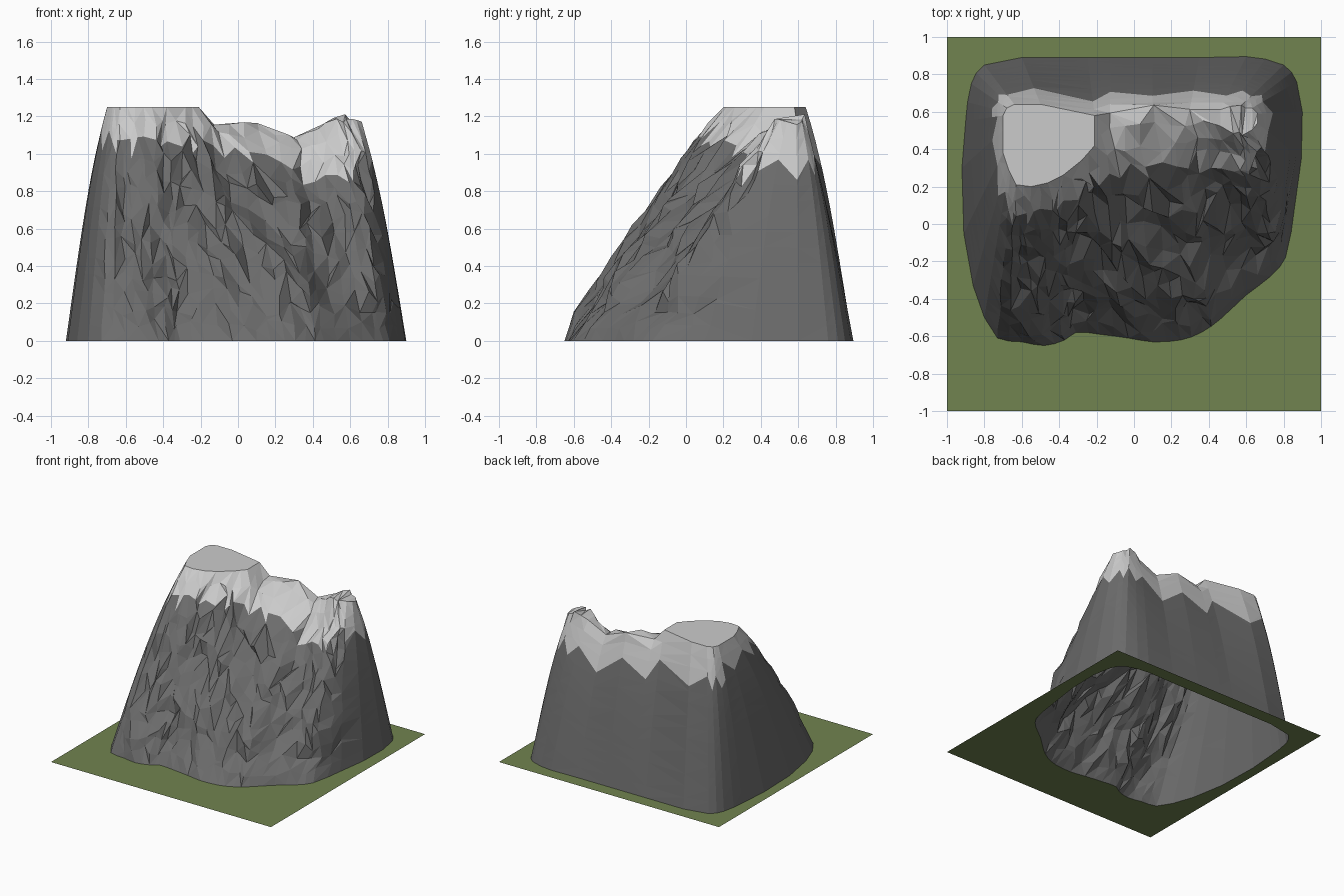
import bpy, bmesh, math, random
from mathutils import Vector, noise

if "Cube" in bpy.data.objects:
    bpy.data.objects.remove(bpy.data.objects["Cube"])

random.seed(7)

# Foot of the mountain, counter-clockwise from the front left corner
FOOT = [(-.73, -.61), (-.6, -.63), (-.48, -.65), (-.37, -.62), (-.31, -.58), (-.18, -.59),
        (-.03, -.61), (.1, -.63), (.25, -.62), (.36, -.58), (.46, -.51), (.6, -.38),
        (.73, -.28), (.81, -.18), (.86, .1), (.895, .35), (.9, .6), (.87, .76),
        (.8, .85), (.6, .895), (.35, .89), (.1, .89), (-.12, .89), (-.25, .89),
        (-.6, .89), (-.8, .85), (-.87, .75), (-.9, .55), (-.92, .3), (-.91, -.05),
        (-.86, -.33), (-.8, -.5)]
# Crest that each foot point climbs to: flat summit on the left, ridge on the right
CREST = [(-.66, .27, 1.25), (-.63, .21, 1.25), (-.55, .2, 1.25), (-.46, .22, 1.25),
         (-.38, .26, 1.25), (-.28, .34, 1.25), (-.21, .42, 1.25), (-.13, .5, 1.16),
         (.02, .54, 1.17), (.2, .53, 1.1), (.32, .53, 1.08), (.42, .54, 1.14),
         (.52, .5, 1.18), (.58, .48, 1.19), (.63, .5, 1.18), (.66, .54, 1.17),
         (.66, .59, 1.16), (.63, .62, 1.17), (.57, .63, 1.21), (.46, .62, 1.17),
         (.3, .62, 1.09), (.1, .62, 1.18), (-.13, .61, 1.17), (-.21, .58, 1.25),
         (-.5, .64, 1.25), (-.64, .64, 1.25), (-.68, .62, 1.25), (-.7, .58, 1.25),
         (-.7, .5, 1.25), (-.7, .38, 1.25), (-.68, .32, 1.25), (-.67, .29, 1.25)]
ROWS = 14


def material(name, color):
    mat = bpy.data.materials.new(name)
    mat.diffuse_color = (*color, 1)
    mat.use_nodes = True
    mat.node_tree.nodes["Principled BSDF"].inputs["Base Color"].default_value = mat.diffuse_color
    return mat


def make(name, verts, faces, color):
    """Mesh object from the faces, keeping only the vertices they use."""
    used = sorted({i for f in faces for i in f})
    index = {old: new for new, old in enumerate(used)}
    mesh = bpy.data.meshes.new(name)
    mesh.from_pydata([verts[i] for i in used], [], [[index[i] for i in f] for f in faces])
    mesh.materials.append(material(name, color))
    ob = bpy.data.objects.new(name, mesh)
    bpy.context.collection.objects.link(ob)
    return ob


def bump(v, width):
    return math.exp(-(v / width) ** 2)


def curve(i, t):
    """Smooth point on the foot outline after key point i."""
    a, b, c, d = (Vector((*FOOT[(i + k) % len(FOOT)], 0)) for k in (-1, 0, 1, 2))
    ta = (c - a).normalized() * (c - b).length
    tb = (d - b).normalized() * (c - b).length
    return (b * (2 * t**3 - 3 * t**2 + 1) + ta * (t**3 - 2 * t**2 + t)
            + c * (3 * t**2 - 2 * t**3) + tb * (t**3 - t**2))


# Columns: craggy front and rounded corners are divided more finely than the back
columns = []
for i in range(len(FOOT)):
    j = (i + 1) % len(FOOT)
    steps = 2 if i < 14 or i in (17, 18, 25, 26) else 1
    for s in range(steps):
        t = s / steps
        rough = 1 if 0 < i < 14 else .3 if i in (0, 14) else 0
        columns.append((curve(i, t), Vector(CREST[i]).lerp(Vector(CREST[j]), t), rough, i))
n = len(columns)


def snow_row(key):
    return 12 if key >= 27 else 11


# Walls: rings from foot to crest, roughened on the front
verts = []
for r in range(ROWS + 1):
    u = r / ROWS
    for c, (foot, crest, rough, key) in enumerate(columns):
        uu = u
        if 0 < r < ROWS and rough:
            uu += random.uniform(-.4, .4) / ROWS
        elif r == snow_row(key):
            uu += (.6 if c % 2 else -.6) / ROWS      # zigzag lower edge of the snow
        g = .93 if 0 < key < 6 else .95 if 9 < key < 14 else .8
        p = foot.lerp(crest, g * uu + (1 - g) * uu ** 4)
        p.z = crest.z * uu
        if 0 < r < ROWS and rough:
            fade = min(1, 3 * (1 - uu), 6 * uu)
            crag = noise.noise(Vector((p.x * 4, p.z * 3, 3.1))) * .05
            crag += noise.noise(Vector((p.x * 9, p.z * 8, 7.7))) * .06
            # diagonal gully, and a low buttress on the left
            d = p.z - (.8 - .9 * (p.x + .1))
            if p.x > -.3:
                crag += .06 * bump(d - .08, .09) - .05 * bump(d + .1, .1)
            crag -= .03 * bump(p.x + .5, .1) * (p.z < .62)
            p.y += crag * rough * fade
            p += Vector([random.uniform(-.017, .017) for _ in range(3)]) * rough
        elif r == ROWS and crest.z < 1.22:
            k = .006 if 12 < key < 19 else .018
            p += Vector([random.uniform(-k, k) for _ in range(3)])
        verts.append(p)

walls = []
for r in range(ROWS):
    for c in range(n):
        a, b = r * n + c, r * n + (c + 1) % n
        q = [a, b, b + n, a + n]
        if random.random() < .5:
            q = q[1:] + q[:1]
        for tri in ((q[0], q[1], q[2]), (q[0], q[2], q[3])):
            walls.append((tri, r, columns[c]))

# Ridge top: zip the front crest to the back crest
top = ROWS * n
west = next(c for c in range(n) if columns[c][3] == 6)
east = next(c for c in range(n) if columns[c][3] == 23)
i, j, caps = west, east, []
while j - i > 1:
    if j - i == 2 or verts[top + i + 1].x < verts[top + j - 1].x:
        caps.append((top + i, top + i + 1, top + j))
        i += 1
    else:
        caps.append((top + i, top + j - 1, top + j))
        j -= 1
# Flat summit
caps.append(tuple(top + c % n for c in range(east, n + west + 1)))


def snowline(p):
    """Lowest height of snow at this place on the front."""
    if p.x < -.2:
        return 1.07
    if p.x < .35:
        return 1.07 - .25 * (p.x + .2)
    return .87 if p.x < .65 else .95


snow, rock = list(caps), []
for f, r, (_, _, rough, key) in walls:
    mid = sum((verts[k] for k in f), Vector()) / 3
    if rough:
        is_snow = mid.z > snowline(mid) + random.uniform(-.03, .03)
    else:
        is_snow = r >= snow_row(key)
    (snow if is_snow else rock).append(f)

make("rock_walls", verts, rock, (.15, .15, .15))
make("snow_cap", verts, snow, (.72, .72, .72))

# Ground: square sheet with an opening under the mountain
bm = bmesh.new()
for loop in ([(-1, -1), (1, -1), (1, 1), (-1, 1)], [v.xy for v in verts[:n]]):
    ring = [bm.verts.new((x, y, 0)) for x, y in loop]
    for k in range(len(ring)):
        bm.edges.new((ring[k - 1], ring[k]))
bmesh.ops.triangle_fill(bm, edges=bm.edges[:], use_beauty=True, normal=(0, 0, 1))
mesh = bpy.data.meshes.new("grass_ground")
bm.to_mesh(mesh)
bm.free()
mesh.materials.append(material("grass_ground", (.165, .23, .08)))
bpy.context.collection.objects.link(bpy.data.objects.new("grass_ground", mesh))
